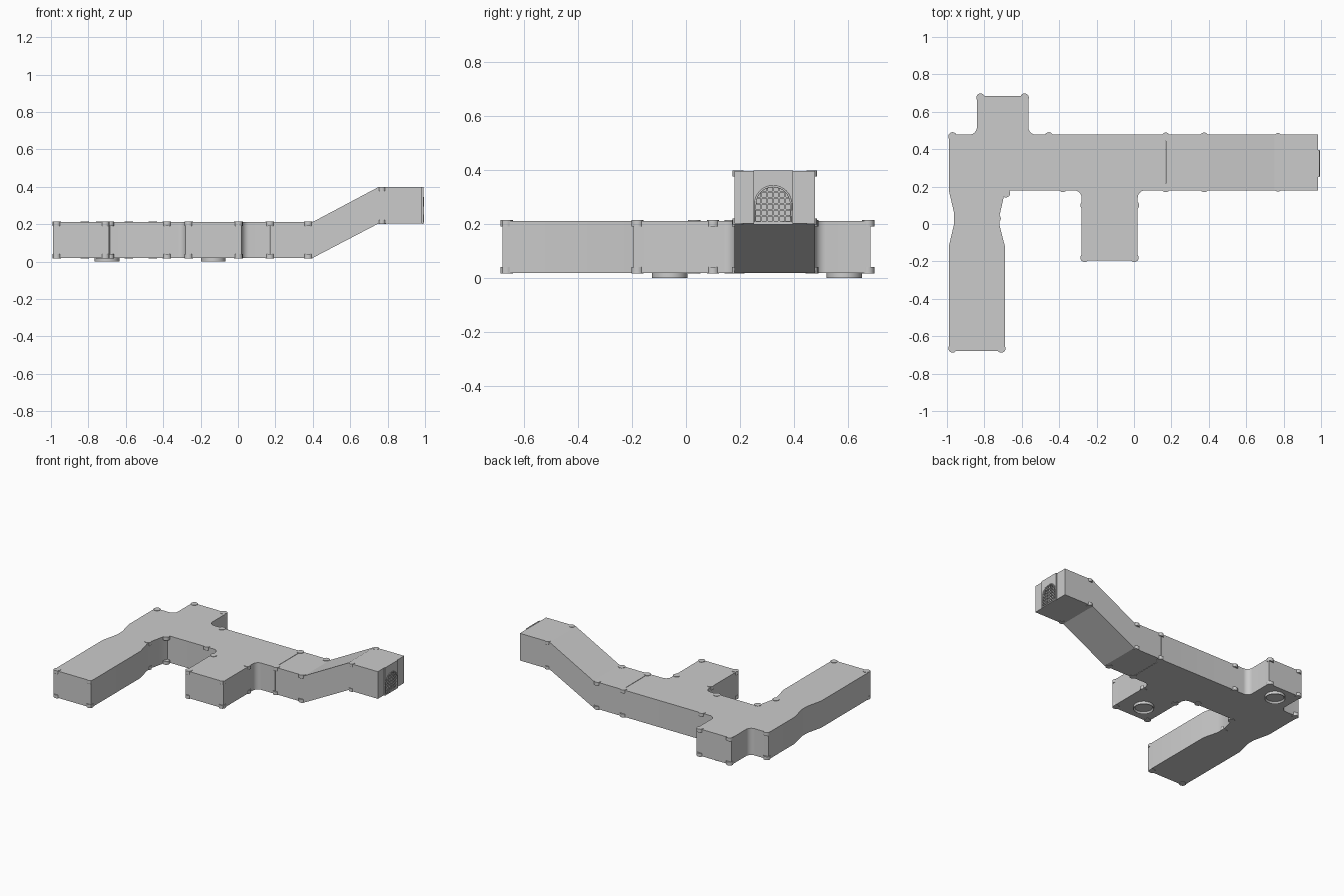
import bpy, bmesh, math
from mathutils import Vector

if "Cube" in bpy.data.objects:
    bpy.data.objects.remove(bpy.data.objects["Cube"])


def prism(name, pts, vec):
    """Extrude a closed outline along a vector."""
    bm = bmesh.new()
    face = bm.faces.new([bm.verts.new(p) for p in pts])
    new = bmesh.ops.extrude_face_region(bm, geom=[face])["geom"]
    bmesh.ops.translate(bm, vec=Vector(vec),
                        verts=[v for v in new if isinstance(v, bmesh.types.BMVert)])
    bmesh.ops.recalc_face_normals(bm, faces=bm.faces)
    me = bpy.data.meshes.new(name)
    bm.to_mesh(me)
    bm.free()
    ob = bpy.data.objects.new(name, me)
    bpy.context.collection.objects.link(ob)
    return ob


def smooth(ob):
    bpy.ops.object.select_all(action='DESELECT')
    ob.select_set(True)
    bpy.context.view_layer.objects.active = ob
    bpy.ops.object.shade_smooth_by_angle(angle=math.radians(35))


def arc(cx, cy, r, a0, a1, n=8):
    return [(cx + r * math.cos(math.radians(a0 + (a1 - a0) * i / n)),
             cy + r * math.sin(math.radians(a0 + (a1 - a0) * i / n))) for i in range(n + 1)]


def cylinder(name, x, y, z, r, h, n=20):
    bpy.ops.mesh.primitive_cylinder_add(vertices=n, radius=r, depth=h, location=(x, y, z))
    ob = bpy.context.object
    ob.name = name
    smooth(ob)
    return ob


def box(name, loc, size):
    bpy.ops.mesh.primitive_cube_add(size=1, location=loc)
    ob = bpy.context.object
    ob.name = name
    ob.scale = size
    return ob


# Main duct: plan outline with filleted branches and a waisted arm
outline = [(-.99, -.68), (-.69, -.68), (-.69, -.12), (-.718, -.01), (-.718, .05), (-.695, .15)]
outline += [(-.685, .18)]
outline += arc(-.32, .14, .04, 90, 0)
outline += [(-.28, -.195), (.02, -.195)]
outline += arc(.06, .14, .04, 180, 90)
outline += [(.168, .18), (.168, .478)]
outline += arc(-.525, .518, .04, 270, 180)
outline += [(-.565, .685), (-.84, .685)]
outline += arc(-.88, .518, .04, 0, -90)
outline += [(-.99, .478), (-.99, .18), (-.962, .06), (-.962, 0), (-.99, -.12)]
smooth(prism("main_duct", [(x, y, .02) for x, y in outline], (0, 0, .192)))

# Ramp duct: side profile stepping up to the vent end
side = [(.171, .02), (.40, .02), (.75, .203), (.985, .203),
        (.985, .398), (.75, .398), (.40, .212), (.171, .212)]
ramp = prism("ramp_duct", [(x, .18, z) for x, z in side], (0, .298, 0))

# Vent plate with an arched opening cut into the end
plate = box("vent_plate", (.988, .323, .3), (.008, .146, .2))
arch = [(.257, .21), (.389, .21)] + arc(.323, .275, .066, 0, 180, 16)
cutter = prism("vent_cutter", [(.85, y, z) for y, z in arch], (.2, 0, 0))
cutter.hide_render = True
cutter.hide_viewport = True
for ob in (ramp, plate):
    mod = ob.modifiers.new("arch_opening", 'BOOLEAN')
    mod.object = cutter
    mod.operation = 'DIFFERENCE'
    mod.solver = 'EXACT'

# Arched rim and grille bars, clipped to the arch
rim_curve = bpy.data.curves.new("vent_rim", 'CURVE')
rim_curve.dimensions = '3D'
rim_curve.bevel_depth = .004
rim_curve.bevel_resolution = 1
spline = rim_curve.splines.new('POLY')
spline.points.add(len(arch) - 1)
for p, (y, z) in zip(spline.points, arch):
    p.co = (.991, y, z, 1)
spline.use_cyclic_u = True
bpy.context.collection.objects.link(bpy.data.objects.new("vent_rim", rim_curve))
for i in range(1, 6):
    y = .257 + .022 * i
    top = .275 + math.sqrt(.066 ** 2 - (y - .323) ** 2)
    box("grille_upright", (.987, y, (.21 + top) / 2), (.006, .006, top - .21))
    z = .21 + .022 * i
    half = math.sqrt(.066 ** 2 - max(0, z - .275) ** 2)
    box("grille_crossbar", (.987, .323, z), (.006, 2 * half, .006))

# Round corner studs, top and bottom
studs = [(-.97, .468), (-.82, .675), (-.585, .675), (-.455, .468), (-.97, -.665),
         (-.71, -.665), (-.735, .03), (-.685, .165), (-.38, .193), (-.264, .10), (.005, .10),
         (-.264, -.18), (.002, -.18)]
studs += [(x, y) for x in (.17, .375) for y in (.193, .466)]
for x, y in studs:
    for z in (.203, .029):
        cylinder("corner_stud", x, y, z, .023, .024)
for y in (.193, .466):
    for z in (.389, .211):
        cylinder("upper_stud", .77, y, z, .02, .022)

# Round ports on the underside: collar and recessed cap
for x, y in ((-.70, .587), (-.132, -.06)):
    ring = cylinder("port_collar", x, y, .012, .066, .024, 32)
    bm = bmesh.new()
    bm.from_mesh(ring.data)
    cap = min(bm.faces, key=lambda f: f.normal.z)
    bmesh.ops.inset_region(bm, faces=[cap], thickness=.009)
    bmesh.ops.translate(bm, verts=cap.verts, vec=(0, 0, .012))
    bm.to_mesh(ring.data)
    bm.free()
    smooth(ring)
